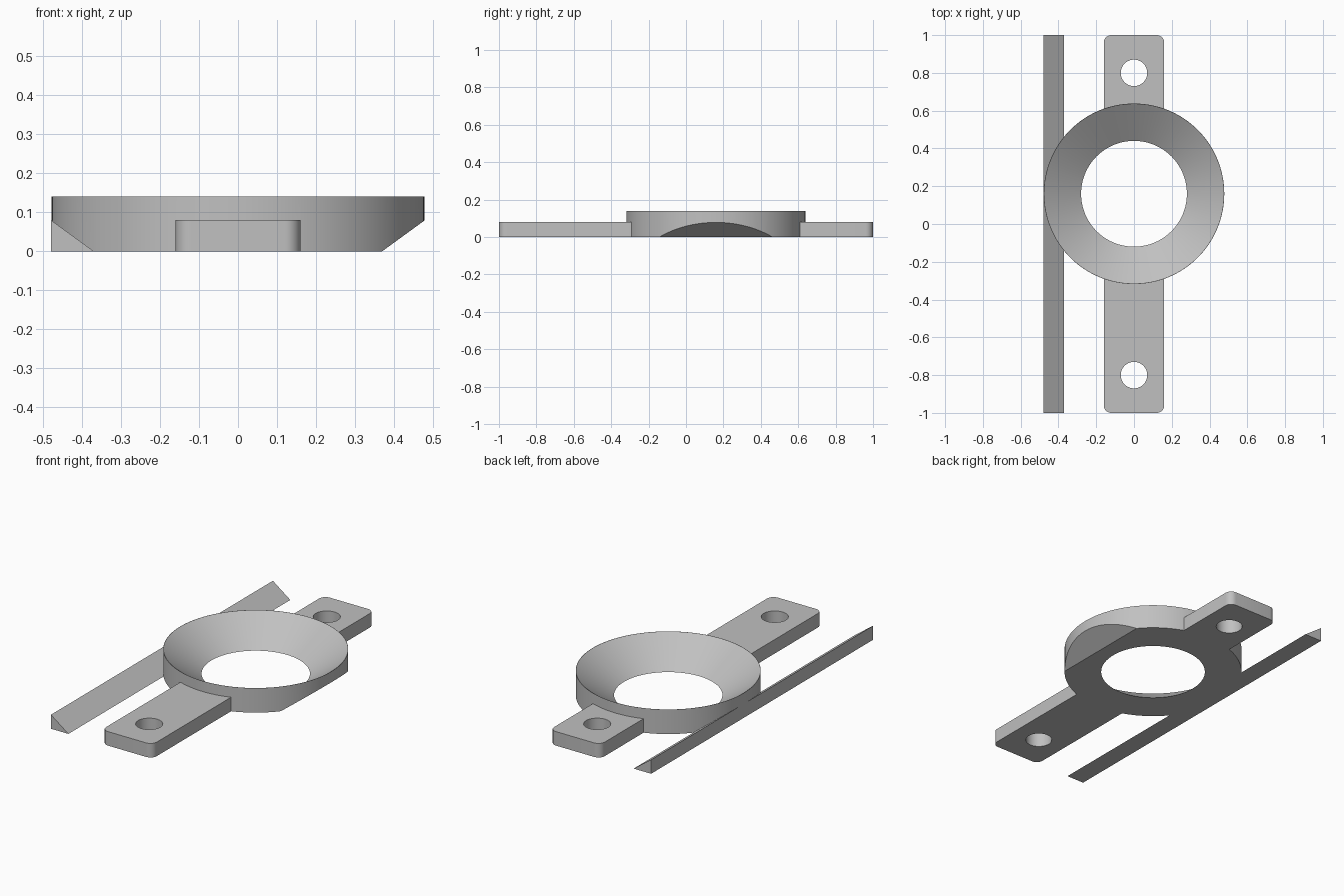
import bpy
import bmesh
from math import cos, sin, pi, radians

cube = bpy.data.objects.get("Cube")
if cube:
    bpy.data.objects.remove(cube, do_unlink=True)

grey = bpy.data.materials.new("plain grey")
grey.use_nodes = True
colour = (0.53, 0.53, 0.53, 1)
grey.diffuse_color = colour
grey.node_tree.nodes["Principled BSDF"].inputs["Base Color"].default_value = colour

RING_Y, RING_R, HOLE_R, RING_H = 0.16, 0.478, 0.28, 0.14
TAB_X, TAB_H, CORNER = 0.16, 0.08, 0.04


def loft(name, bottom, top):
    """Closed solid between two matching outlines."""
    bm = bmesh.new()
    a = [bm.verts.new(p) for p in bottom]
    b = [bm.verts.new(p) for p in top]
    bm.faces.new(a)
    bm.faces.new(b)
    for i in range(len(a)):
        j = (i + 1) % len(a)
        bm.faces.new((a[i], a[j], b[j], b[i]))
    bmesh.ops.recalc_face_normals(bm, faces=bm.faces)
    mesh = bpy.data.meshes.new(name)
    bm.to_mesh(mesh)
    bm.free()
    mesh.materials.append(grey)
    obj = bpy.data.objects.new(name, mesh)
    bpy.context.collection.objects.link(obj)
    return obj


def circle(y, r, z, n):
    return [(r * cos(2 * pi * i / n), y + r * sin(2 * pi * i / n), z) for i in range(n)]


def frustum(name, y, r0, r1, z0, z1, n=128):
    return loft(name, circle(y, r0, z0, n), circle(y, r1, z1, n))


def prism_along_y(name, section, half):
    return loft(name, [(x, -half, z) for x, z in section], [(x, half, z) for x, z in section])


def select(obj):
    bpy.ops.object.select_all(action='DESELECT')
    obj.select_set(True)
    bpy.context.view_layer.objects.active = obj


def combine(target, tool, operation):
    select(target)
    mod = target.modifiers.new(operation, 'BOOLEAN')
    mod.operation, mod.object, mod.solver = operation, tool, 'EXACT'
    bpy.ops.object.modifier_apply(modifier=mod.name)
    bpy.data.objects.remove(tool, do_unlink=True)


# Ring body joined with the long rounded mounting strap
body = frustum("funnel_ring_with_tabs", RING_Y, RING_R, RING_R, 0, RING_H)
outline = []
for k, (sx, sy) in enumerate([(1, 1), (-1, 1), (-1, -1), (1, -1)]):
    for i in range(9):
        a = pi / 2 * (k + i / 8)
        outline.append((sx * (TAB_X - CORNER) + CORNER * cos(a),
                        sy * (1 - CORNER) + CORNER * sin(a)))
strap = loft("strap", [(x, y, 0) for x, y in outline], [(x, y, TAB_H) for x, y in outline])
combine(body, strap, 'UNION')

# Conical opening, extended past both faces for a clean cut
slope = (RING_R - 0.001 - HOLE_R) / RING_H
over = 0.02
combine(body, frustum("cone_cutter", RING_Y, HOLE_R - slope * over,
                      HOLE_R + slope * (RING_H + over), -over, RING_H + over), 'DIFFERENCE')

# Screw holes
for y in (-0.8, 0.8):
    combine(body, frustum("hole_cutter", y, 0.07, 0.07, -0.1, 0.2, 64), 'DIFFERENCE')

# Sloped undercuts on both sides of the ring
for s in (-1, 1):
    section = [(s * 0.3425, -0.02), (s * 0.5075, 0.1), (s * 0.6, 0.1), (s * 0.6, -0.02)]
    combine(body, prism_along_y("undercut", section, 1.2), 'DIFFERENCE')

select(body)
bpy.ops.object.shade_smooth_by_angle(angle=radians(30))

# Loose triangular rail along the right side
prism_along_y("wedge_rail", [(-0.48, 0), (-0.37, 0), (-0.48, 0.08)], 1)
